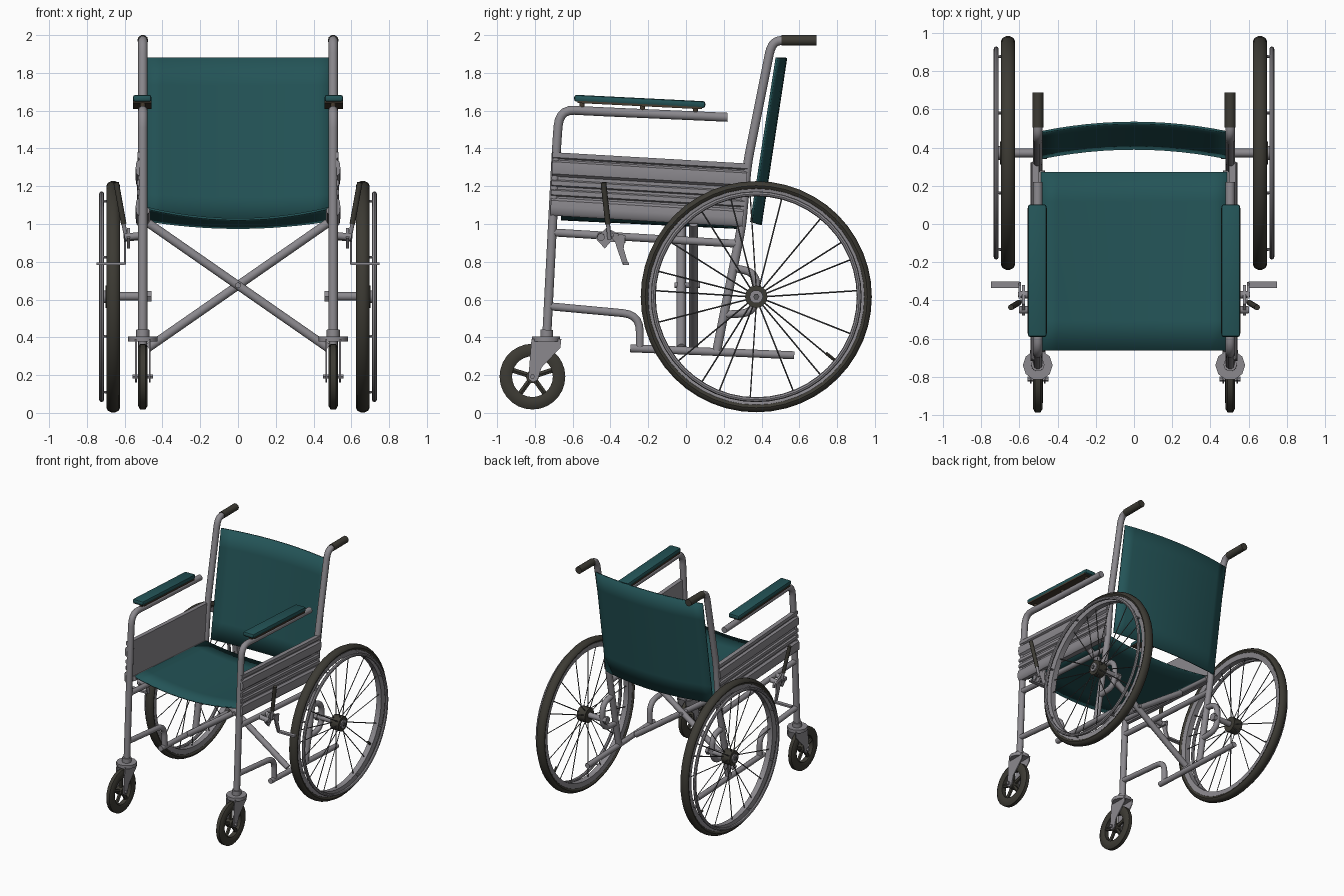
import bpy, bmesh, math
from mathutils import Vector, Matrix

if "Cube" in bpy.data.objects:
    bpy.data.objects.remove(bpy.data.objects["Cube"])


def material(name, rgb):
    m = bpy.data.materials.new(name)
    m.diffuse_color = (*rgb, 1)
    m.use_nodes = True
    m.node_tree.nodes["Principled BSDF"].inputs["Base Color"].default_value = m.diffuse_color
    return m


TEAL = material("teal fabric", (0.017, 0.088, 0.095))
GREY = material("grey metal", (0.26, 0.25, 0.27))
DARK = material("dark rubber", (0.046, 0.043, 0.034))
BROWN = material("dark brown plate", (0.06, 0.045, 0.03))
SPOKE = material("spoke grey", (0.10, 0.10, 0.105))


def finish(ob, mat, mirror, angle=40):
    bpy.ops.object.select_all(action='DESELECT')
    ob.select_set(True)
    bpy.context.view_layer.objects.active = ob
    ob.data.materials.clear()
    ob.data.materials.append(mat)
    bpy.ops.object.shade_smooth_by_angle(angle=math.radians(angle))
    if mirror:
        ob.modifiers.new("mirror", 'MIRROR')
    return ob


def from_bmesh(name, bm, mat, mirror=True, angle=40):
    bmesh.ops.recalc_face_normals(bm, faces=bm.faces[:])
    me = bpy.data.meshes.new(name)
    bm.to_mesh(me)
    bm.free()
    ob = bpy.data.objects.new(name, me)
    bpy.context.collection.objects.link(ob)
    return finish(ob, mat, mirror, angle)


def rounded(pts, d):
    pts = [Vector(p) for p in pts]
    out = [pts[0]]
    for a, p, b in zip(pts, pts[1:], pts[2:]):
        s = p + (a - p).normalized() * min(d, (a - p).length * .48)
        e = p + (b - p).normalized() * min(d, (b - p).length * .48)
        for i in range(6):
            t = i / 5
            out.append(s * (1 - t) ** 2 + p * 2 * t * (1 - t) + e * t * t)
    return out + [pts[-1]]


def tubes(name, paths, r, mat=GREY, mirror=True, d=0.06, res=3):
    cu = bpy.data.curves.new(name, 'CURVE')
    cu.dimensions = '3D'
    cu.bevel_depth, cu.bevel_resolution, cu.use_fill_caps = r, res, True
    for path in paths:
        pts = rounded(path, d)
        sp = cu.splines.new('POLY')
        sp.points.add(len(pts) - 1)
        for q, p in zip(sp.points, pts):
            q.co = (*p, 1)
    ob = bpy.data.objects.new(name, cu)
    bpy.context.collection.objects.link(ob)
    bpy.ops.object.select_all(action='DESELECT')
    ob.select_set(True)
    bpy.context.view_layer.objects.active = ob
    bpy.ops.object.convert(target='MESH')
    return finish(bpy.context.object, mat, mirror)


def ring(name, profile, c, mat, segs=48):
    """Closed (x offset, radius) profile spun about the x axis."""
    bm = bmesh.new()
    rows = []
    for i in range(segs):
        a = 2 * math.pi * i / segs
        rows.append([bm.verts.new((c[0] + x, c[1] + r * math.cos(a), c[2] + r * math.sin(a)))
                     for x, r in profile])
    n = len(profile)
    for i in range(segs):
        A, B = rows[i], rows[(i + 1) % segs]
        for j in range(n):
            k = (j + 1) % n
            bm.faces.new((A[j], A[k], B[k], B[j]))
    return from_bmesh(name, bm, mat)


def oval(w, h, r, n=10):
    return [(w * math.cos(2 * math.pi * i / n), r + h * math.sin(2 * math.pi * i / n)) for i in range(n)]


def loft(name, ends, mat, mirror=True):
    """Solid between two matching outlines."""
    bm = bmesh.new()
    A, B = [[bm.verts.new(p) for p in e] for e in ends]
    bm.faces.new(A)
    bm.faces.new(B)
    for i in range(len(A)):
        k = (i + 1) % len(A)
        bm.faces.new((A[i], A[k], B[k], B[i]))
    return from_bmesh(name, bm, mat, mirror)


def plate(name, outline, x0, x1, mat=GREY):
    return loft(name, [[(x, y, z) for y, z in outline] for x in (x0, x1)], mat)


def box(name, c, size, mat, tilt=0, bevel=0):
    bm = bmesh.new()
    m = Matrix.Translation(c) @ Matrix.Rotation(tilt, 4, 'X') @ Matrix.Diagonal((*size, 1))
    bmesh.ops.create_cube(bm, size=1, matrix=m)
    if bevel:
        bmesh.ops.bevel(bm, geom=bm.edges[:], offset=bevel, segments=2, affect='EDGES', profile=0.5)
    return from_bmesh(name, bm, mat)


def sheet(name, f, mat, nu=12, nv=6):
    bm = bmesh.new()
    g = [[bm.verts.new(f(2 * i / nu - 1, j / nv)) for i in range(nu + 1)] for j in range(nv + 1)]
    for j in range(nv):
        for i in range(nu):
            bm.faces.new((g[j][i], g[j][i + 1], g[j + 1][i + 1], g[j + 1][i]))
    ob = from_bmesh(name, bm, mat, False)
    s = ob.modifiers.new("thickness", 'SOLIDIFY')
    s.thickness, s.offset = 0.012, 0


X = 0.504  # side frame plane

# fabric seat and backrest, both sagging
sheet("seat", lambda u, v: (0.487 * u, -0.662 + 0.935 * v,
                            1.085 - 0.065 * v - (0.06 - 0.02 * v) * (1 - u * u)), TEAL)
sheet("backrest", lambda u, v: (0.49 * u, 0.345 + 0.135 * v + 0.05 * (1 - u * u),
                                1.01 + 0.87 * v - 0.015 * (1 - u * u) * (1 - v)), TEAL)

# tubular side frames
tubes("front_post_and_arm", [[(X, -.737, .41), (X, -.685, 1.42), (X, -.67, 1.607), (X, -.5, 1.597), (X, .22, 1.565)]],
      .025, d=.13)
tubes("back_post", [[(X, .163, .33), (X, .295, .99), (X, .325, 1.32), (X, .455, 1.97), (X, .55, 1.972)]], .025, d=.07)
tubes("push_grip", [[(X, .505, 1.972), (X, .69, 1.972)]], .029, DARK)
tubes("side_rail", [[(X, -.70, .955), (X, .28, .895)]], .022)
tubes("seat_rail", [[(.487, -.67, 1.07), (.487, .28, 1.005)]], .02)
tubes("lower_front_tube", [[(X, -.73, .565), (X, -.245, .52), (X, -.245, .34)]], .022, d=.09)
tubes("bottom_bar", [[(X, -.295, .342), (X, .573, .305)]], .022)
tubes("axle_loop", [[(X, .24, .77), (X, .38, .74), (X, .37, .53), (X, .2, .52)]], .022, d=.09)
tubes("axle", [[(.475, .372, .617), (.64, .372, .617)]], .023)
tubes("axle_nut", [[(.457, .372, .617), (.48, .372, .617)]], .032, res=1)

# folding cross brace
tubes("cross_brace", [[(-.475, -.025, 1.005), (.475, -.025, .345)], [(.475, .04, 1.005), (-.475, .04, .345)]],
      .024, mirror=False)
tubes("brace_pivot", [[(0, -.06, .675), (0, .075, .675)]], .015, mirror=False)

# ribbed side panels: (x, height fraction) outline lofted front to back
ribs = [(.497, 0), (.525, 0), (.538, .04), (.542, .14), (.538, .24), (.522, .28), (.522, .31), (.534, .33),
        (.534, .40), (.522, .42), (.522, .46), (.534, .48), (.534, .55), (.522, .57), (.522, .62),
        (.538, .66), (.542, .75), (.538, .85), (.522, .88), (.522, .90), (.532, .92), (.532, 1), (.497, 1)]
loft("side_panel", [[(x, -.718 + .012 * h, 1.045 + .335 * h) for x, h in ribs],
                    [(x, .298 + .03 * h, .985 + .335 * h) for x, h in ribs]], GREY)

# armrest pads
box("armrest_pad", (.507, -.245, 1.649), (.097, .695, .036), TEAL, -.05, .012)
box("armrest_plate", (.507, -.245, 1.63), (.1, .66, .012), BROWN, -.05)
for y in (-.55, -.23, .05):
    tubes("armrest_mount", [[(X, y, 1.58 - .04 * y), (X, y, 1.635 - .04 * y)]], .014, BROWN)

# large rear wheels
W = (.66, .372, .615)
ring("rear_tyre", oval(.036, .025, .588), W, DARK)
ring("rear_rim", [(-.022, .532), (.022, .532), (.028, .572), (-.028, .572)], W, GREY)
ring("hand_rim", oval(.013, .013, .545, 8), (.722, W[1], W[2]), GREY)


def polar(x, r, a, c=W):
    return (x, c[1] + r * math.cos(a), c[2] + r * math.sin(a))


tubes("spokes", [[polar(.64 if i % 2 else .69, .04, a), polar(.66, .54, a + (.06 if i % 4 < 2 else -.06))]
                 for i in range(20) for a in [math.pi * i / 10]], .004, SPOKE, res=0)
tubes("hand_rim_pegs", [[polar(.67, .55, a), polar(.722, .545, a)]
                        for i in range(8) for a in [math.pi * (i + .5) / 4]], .007, res=1)
tubes("rear_hub", [[(.625, W[1], W[2]), (.702, W[1], W[2])]], .06, DARK, res=4)
tubes("hub_cap", [[(.69, W[1], W[2]), (.712, W[1], W[2])]], .036)
tubes("hub_bolt", [[(.70, W[1], W[2]), (.72, W[1], W[2])]], .016, SPOKE, res=1)
tubes("valve", [[polar(.66, .54, -.68), polar(.672, .475, -.68)]], .009, DARK, res=1)

# front casters
C = (X, -.813, .192)
ring("caster_tyre", [(-.014, .174), (.014, .174), (.025, .155), (.026, .125), (.018, .108),
                     (-.018, .108), (-.026, .125), (-.025, .155)], C, DARK, 28)
tubes("caster_spokes", [[polar(X, .02, a, C), polar(X, .115, a, C)]
                        for i in range(5) for a in [math.pi * (.5 + .4 * i)]], .015, DARK, res=1)
tubes("caster_hub", [[(X - .026, C[1], C[2]), (X + .026, C[1], C[2])]], .035, DARK)
tubes("caster_axle", [[(X - .055, C[1], C[2]), (X + .055, C[1], C[2])]], .013, res=1)
fork = [(-.818, .39), (-.66, .39), (-.665, .345), (-.765, .24), (-.785, .175), (-.81, .162), (-.835, .18)]
for s in (-1, 1):
    plate("caster_fork", fork, X + s * .036 - .004, X + s * .036 + .004)
tubes("fork_crown", [[(X, -.74, .378), (X, -.74, .405)]], .078)
tubes("fork_collar", [[(X, -.738, .40), (X, -.737, .44)]], .035)

# brakes
plate("brake_plate", [(-.48, .925), (-.42, .98), (-.36, .95), (-.32, .925), (-.32, .90), (-.40, .905), (-.43, .87)],
      .572, .588)
plate("brake_arm", [(-.39, .955), (-.32, .94), (-.33, .87), (-.305, .785), (-.335, .785), (-.365, .87)], .592, .604)
box("brake_shoe", (.675, -.318, .79), (.15, .032, .014), GREY)
tubes("brake_clamp", [[(X, -.45, .94), (.60, -.45, .93)], [(X, -.37, .935), (.605, -.37, .925)]], .02)
tubes("brake_lever", [[(.59, -.405, .92), (.61, -.415, 1.02)]], .011)
tubes("brake_lever_grip", [[(.605, -.413, 1.0), (.645, -.437, 1.22)]], .015, DARK)
